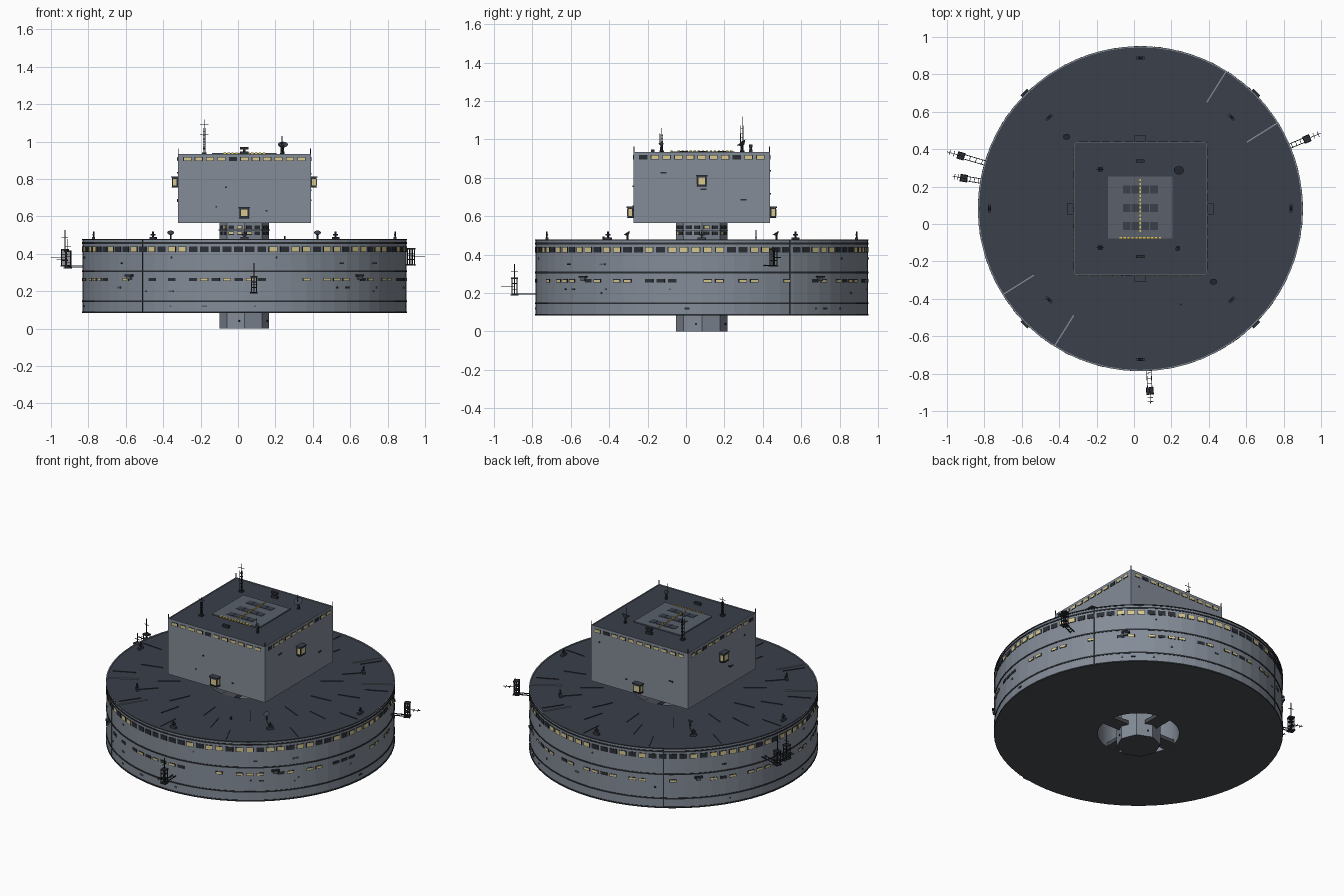
import bpy, bmesh, random
from math import radians, pi, cos, sin
from mathutils import Matrix, Vector

if "Cube" in bpy.data.objects:
    bpy.data.objects.remove(bpy.data.objects["Cube"])
random.seed(4)

CENTRE = Vector((0.034, 0.082, 0))
R = 0.866       # disc radius
BAND = 0.869    # radius of the raised dark bands
HALF = 0.356    # half width of the upper block
COLOURS = {
    "wall_grey": (0.23, 0.262, 0.312), "deck_slate": (0.042, 0.05, 0.07),
    "underside": (0.068, 0.073, 0.087), "trim_dark": (0.023, 0.027, 0.034),
    "lit_window": (0.68, 0.58, 0.27), "pad_grey": (0.1, 0.117, 0.147),
    "marking_yellow": (0.78, 0.57, 0.07)}
WALL, DECK, UNDER, DARK, LIT, PAD, YELLOW = range(len(COLOURS))
MATS = []
for name, rgb in COLOURS.items():
    m = bpy.data.materials.new(name)
    m.use_nodes = True
    m.diffuse_color = (*rgb, 1)
    m.node_tree.nodes["Principled BSDF"].inputs["Base Color"].default_value = (*rgb, 1)
    MATS.append(m)


def finish(bm, name):
    mesh = bpy.data.meshes.new(name)
    bm.to_mesh(mesh)
    bm.free()
    for m in MATS:
        mesh.materials.append(m)
    ob = bpy.data.objects.new(name, mesh)
    ob.location = CENTRE
    bpy.context.collection.objects.link(ob)


def paint(verts, mat):
    for f in {f for v in verts for f in v.link_faces}:
        f.material_index = mat


def box(bm, pos, size, mat, frame=Matrix()):
    mtx = frame @ Matrix.Translation(pos) @ Matrix.Diagonal((*size, 1))
    paint(bmesh.ops.create_cube(bm, size=1, matrix=mtx)["verts"], mat)


def cone(bm, pos, r1, r2, h, mat, sides=12, frame=Matrix(), tilt=0):
    mtx = frame @ Matrix.Translation(pos) @ Matrix.Rotation(tilt, 4, "X")
    paint(bmesh.ops.create_cone(bm, cap_ends=True, segments=sides, radius1=r1,
                                radius2=r2, depth=h, matrix=mtx)["verts"], mat)


def turn(deg):
    return Matrix.Rotation(radians(deg), 4, "Z")


def window(bm, pos, w, h, lit, frame):
    box(bm, pos, (0.004, w, h), DARK, frame)
    if lit:
        box(bm, pos, (0.006, w - 0.007, h - 0.006), LIT, frame)


# Disc: lathed ring with raised dark bands and an open core
profile = [(0.245, 0.083, UNDER), (BAND, 0.083, DARK), (BAND, 0.092, DARK), (R, 0.092, WALL)]
for z in (0.142, 0.302, 0.453):
    profile += [(R, z, DARK), (BAND, z, DARK), (BAND, z + 0.009, DARK), (R, z + 0.009, WALL)]
profile += [(R, 0.473, DARK), (BAND, 0.473, DARK), (BAND, 0.48, WALL),
            (BAND - 0.007, 0.48, WALL), (BAND - 0.007, 0.475, DECK), (0.245, 0.475, WALL)]
bm = bmesh.new()
SIDES = 64
rings = [[bm.verts.new((r * cos(2 * pi * i / SIDES), r * sin(2 * pi * i / SIDES), z))
          for i in range(SIDES)] for r, z, _ in profile]
for k, (_, _, mat) in enumerate(profile):
    a, b = rings[k], rings[(k + 1) % len(rings)]
    for i in range(SIDES):
        j = (i + 1) % SIDES
        bm.faces.new((a[i], a[j], b[j], b[i])).material_index = mat
bmesh.ops.recalc_face_normals(bm, faces=bm.faces)
finish(bm, "disc_hull")

# Two window rows around the disc
bm = bmesh.new()
COUNT = 88
for i in range(COUNT):
    f = turn((i + 0.5) * 360 / COUNT)
    window(bm, (R, 0, 0.425), 0.047, 0.03, random.random() < 0.6, f)
    if random.random() < 0.7:
        window(bm, (R, 0, 0.263), 0.045, 0.018, random.random() < 0.55, f)
finish(bm, "disc_windows")

# Wall seams, diagonal equipment boxes and small vents
bm = bmesh.new()
for deg in (32, 121, 231):
    box(bm, (R, 0, 0.28), (0.004, 0.004, 0.39), DARK, turn(deg))
for deg in (45, 135, 225, 315):
    f = turn(deg)
    box(bm, (R + 0.005, 0, 0.285), (0.02, 0.05, 0.01), DARK, f)
    box(bm, (R + 0.005, 0, 0.273), (0.014, 0.028, 0.018), PAD, f)
for i in range(30):
    f = turn(random.uniform(0, 360))
    z = random.choice((0.12, 0.2, 0.22, 0.35, 0.38))
    w = random.choice((0.01, 0.01, 0.026))
    box(bm, (R, 0, z), (0.008, w, 0.009), random.choice((DARK, PAD)), f)
finish(bm, "wall_fittings")

# Deck seams, light ribs and deck equipment
bm = bmesh.new()
for i in range(36):
    start = 0.42 + 0.14 * (i % 3)
    box(bm, (start + 0.07, 0, 0.476), (0.14, 0.003, 0.006), DECK, turn(i * 10 + 5))
for deg in (32, 58, 212, 238):
    box(bm, (0.766, 0, 0.477), (0.19, 0.007, 0.006), WALL, turn(deg))
for deg in range(0, 360, 45):
    f = turn(deg)
    r = 0.69 if deg % 90 else 0.806
    box(bm, (r, 0, 0.482), (0.016, 0.042, 0.014), DECK, f)
    cone(bm, (r, 0, 0.495), 0.005, 0.005, 0.05, DARK, 6, f)
    box(bm, (r, 0, 0.503), (0.01, 0.026, 0.008), DARK, f)
for x, y in ((0.391, -0.387), (-0.394, 0.388)):
    cone(bm, (x, y, 0.487), 0.005, 0.005, 0.03, DARK, 6)
    cone(bm, (x, y, 0.508), 0.006, 0.019, 0.014, DECK, 12, tilt=0.6)
cone(bm, (0.216, -0.512, 0.485), 0.005, 0.005, 0.02, DARK, 6)
finish(bm, "deck_fittings")

# Octagonal hub through the core, with four broad spokes
bm = bmesh.new()
cone(bm, (0, 0, 0.285), 0.133, 0.133, 0.57, WALL, 8)
for f in bm.faces:
    if f.normal.z < -0.9:
        f.material_index = UNDER
for deg in range(0, 360, 90):
    for z in (0.097, 0.46):
        box(bm, (0.185, 0, z), (0.14, 0.09, 0.025), UNDER, turn(deg))
finish(bm, "hub")

# Small hub windows and sills
bm = bmesh.new()
r = 0.133 * cos(pi / 8)
for i in range(8):
    f = turn(22.5 + i * 45)
    for z in (0.511, 0.542):
        for y in (-0.024, 0.024):
            window(bm, (r, y, z), 0.032, 0.018, random.random() < 0.25, f)
    box(bm, (r, 0, 0.527), (0.01, 0.1, 0.004), DARK, f)
    if i % 2:
        box(bm, (r, 0.02, 0.04), (0.01, 0.01, 0.01), DARK, f)
finish(bm, "hub_windows")

# Upper block with a sunken roof inside a light parapet
bm = bmesh.new()
box(bm, (0, 0, 0.75), (2 * HALF, 2 * HALF, 0.37), WALL)
top = max(bm.faces, key=lambda f: f.calc_center_median().z)
min(bm.faces, key=lambda f: f.calc_center_median().z).material_index = UNDER
bmesh.ops.inset_region(bm, faces=[top], thickness=0.008)
bmesh.ops.inset_region(bm, faces=[top], thickness=0.0005, depth=-0.004)
top.material_index = DECK
finish(bm, "upper_block")

# Block windows, projecting lookout boxes and corner posts, per side
bm = bmesh.new()
for side in range(4):
    f = turn(side * 90)
    for i in range(11):
        window(bm, (HALF, (i - 5) * 0.061, 0.907), 0.044, 0.022, random.random() < 0.82, f)
    z = 0.619 if side % 2 else 0.783
    box(bm, (HALF + 0.015, 0, z), (0.03, 0.05, 0.052), DARK, f)
    box(bm, (HALF + 0.017, 0, z + 0.028), (0.036, 0.062, 0.007), DECK, f)
    box(bm, (HALF + 0.016, 0, z - 0.027), (0.034, 0.056, 0.005), DARK, f)
    box(bm, (HALF + 0.03, 0, z), (0.004, 0.036, 0.036), LIT, f)
    box(bm, (HALF + 0.016, 0, z), (0.02, 0.053, 0.036), LIT, f)
    for k in range(3):
        box(bm, (HALF, random.uniform(-0.3, 0.3), random.uniform(0.6, 0.86)),
            (0.008, random.choice((0.01, 0.03)), 0.008), DARK, f)
    box(bm, (HALF - 0.003, HALF - 0.003, 0.945), (0.004, 0.004, 0.035), DARK, f)
    if side % 2:
        box(bm, (0.255, 0, 0.94), (0.016, 0.045, 0.016), DARK, f)
finish(bm, "block_fittings")

# Landing pad with dark panels and dashed yellow lines
bm = bmesh.new()
box(bm, (0, 0.006, 0.934), (0.345, 0.33, 0.008), PAD)
for y in (0.103, 0.004, -0.093):
    for x in (-0.073, -0.027, 0.027, 0.073):
        box(bm, (x, y, 0.937), (0.041, 0.044, 0.006), DECK)
for i in range(14):
    box(bm, (0, -0.12 + i * 0.021, 0.939), (0.008, 0.012, 0.006), YELLOW)
for i in range(11):
    box(bm, (-0.105 + i * 0.021, -0.157, 0.938), (0.012, 0.01, 0.006), YELLOW)
finish(bm, "landing_pad")

# Roof masts, dishes and vent box
bm = bmesh.new()
for x, y, height in ((-0.214, 0.21, 0.185), (-0.214, -0.208, 0.125)):
    lattice = height * 0.75
    for dx in (-0.006, 0.006):
        for dy in (-0.006, 0.006):
            box(bm, (x + dx, y + dy, 0.933 + lattice / 2), (0.0025, 0.0025, lattice), DARK)
    for k in range(6):
        box(bm, (x, y, 0.94 + k * lattice / 6), (0.014, 0.014, 0.003), DARK)
    box(bm, (x, y, 0.933 + height / 2), (0.0025, 0.0025, height), DARK)
    box(bm, (x, y, 0.933 + height * 0.85), (0.045, 0.0025, 0.0025), DARK)
    box(bm, (x, y, 0.937), (0.024, 0.024, 0.01), DARK)
for x, y, r in ((0.206, 0.21, 0.027), (0.2, -0.21, 0.013)):
    cone(bm, (x, y, 0.95), 0.009, 0.005, 0.04, DARK, 8)
    cone(bm, (x, y, 0.977), 0.008, r, 0.018, DECK, 16, tilt=0.6)
    box(bm, (x, y - 0.01, 1.005), (0.0025, 0.0025, 0.05), DARK)
box(bm, (0, 0.255, 0.965), (0.045, 0.016, 0.015), DARK)
box(bm, (0, 0.255, 0.95), (0.012, 0.012, 0.03), DARK)
finish(bm, "roof_masts")


# Outrigger towers on arms around the rim
def outrigger(deg, r, z, rod_top, tip):
    bm = bmesh.new()
    f = turn(deg)
    for y in (-0.012, 0.012):
        box(bm, ((R + r) / 2, y, z + 0.004), (r - R + 0.02, 0.004, 0.005), DARK, f)
    for k in range(4):
        box(bm, (R + (r - R) * (k + 0.5) / 4, 0, z + 0.004), (0.003, 0.026, 0.003), DARK, f)
    box(bm, (r, 0, z), (0.04, 0.04, 0.006), DARK, f)
    for x in (-0.014, 0.014):
        for y in (-0.014, 0.014):
            box(bm, (r + x, y, z + 0.045), (0.004, 0.004, 0.09), DARK, f)
    for k in (0.03, 0.06):
        box(bm, (r, 0, z + k), (0.03, 0.03, 0.004), DARK, f)
    box(bm, (r, 0, z + 0.088), (0.036, 0.036, 0.008), DARK, f)
    box(bm, (r, 0, (z + rod_top) / 2), (0.004, 0.004, rod_top - z), DARK, f)
    box(bm, ((r + tip) / 2, 0, z + 0.045), (tip - r, 0.003, 0.003), DARK, f)
    for k in (0.5, 0.8):
        box(bm, (r + (tip - r) * k, 0, z + 0.045), (0.003, 0.03, 0.003), DARK, f)
    box(bm, (r, 0, rod_top - 0.04), (0.035, 0.003, 0.003), DARK, f)
    finish(bm, "outrigger_tower")


for spec in ((-87, 0.976, 0.19, 0.352, 1.047), (22.7, 0.965, 0.34, 0.43, 1.047),
             (163.6, 1.0, 0.335, 0.527, 1.078), (170.2, 0.958, 0.325, 0.48, 1.02)):
    outrigger(*spec)
